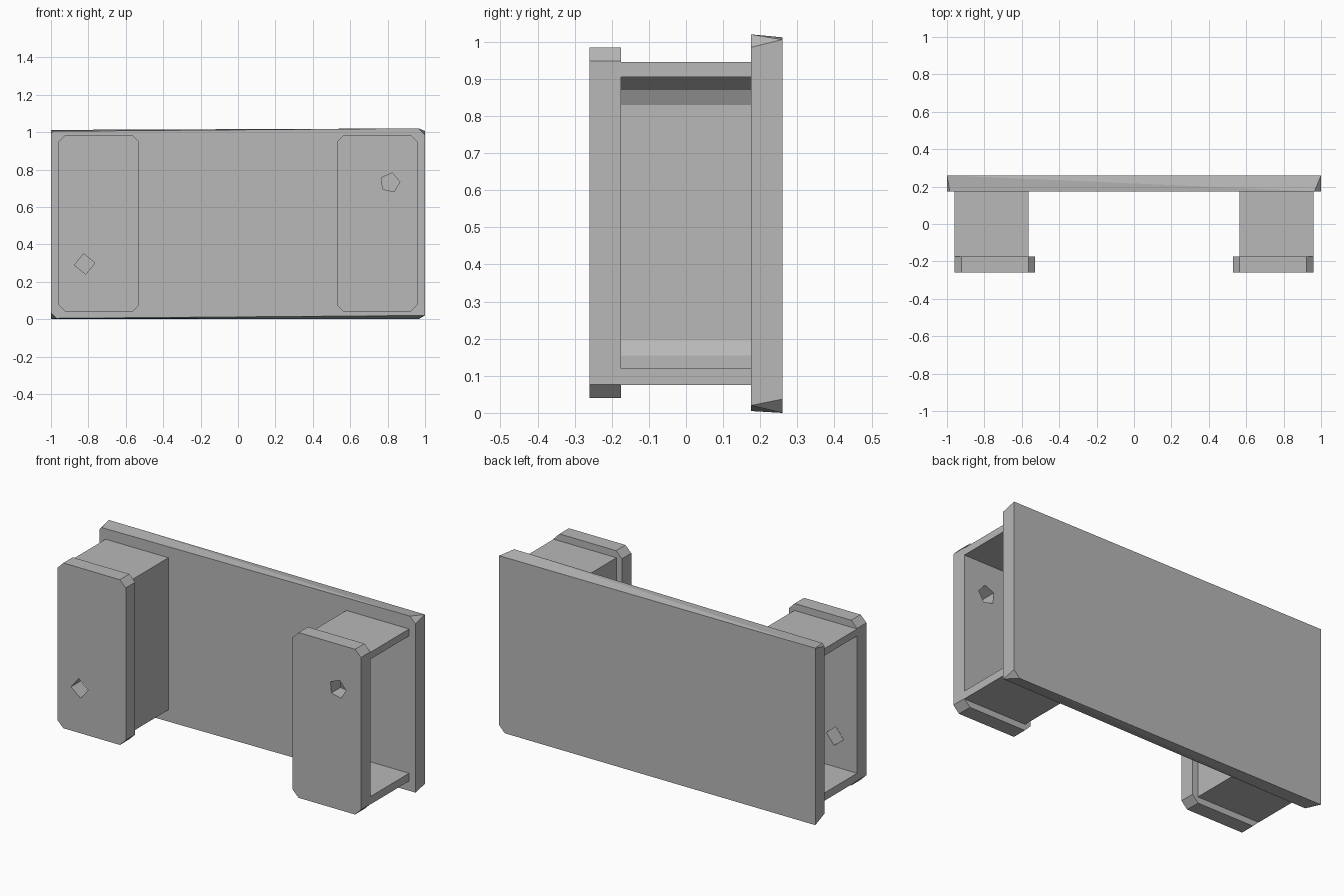
import bpy, bmesh, math
from mathutils import Matrix

if "Cube" in bpy.data.objects:
    bpy.data.objects.remove(bpy.data.objects["Cube"], do_unlink=True)

grey = bpy.data.materials.new("plain_grey")
grey.use_nodes = True
colour = (0.48, 0.48, 0.48, 1)
grey.diffuse_color = colour
grey.node_tree.nodes["Principled BSDF"].inputs["Base Color"].default_value = colour


def finish(name, bm):
    bmesh.ops.recalc_face_normals(bm, faces=bm.faces)
    mesh = bpy.data.meshes.new(name)
    bm.to_mesh(mesh)
    bm.free()
    mesh.materials.append(grey)
    obj = bpy.data.objects.new(name, mesh)
    bpy.context.collection.objects.link(obj)
    return obj


def extrude_profile(name, points, y0, y1):
    """Solid from an (x, z) outline, running from y0 to y1."""
    bm = bmesh.new()
    face = bm.faces.new([bm.verts.new((x, y0, z)) for x, z in points])
    moved = bmesh.ops.extrude_face_region(bm, geom=[face])["geom"]
    verts = [v for v in moved if isinstance(v, bmesh.types.BMVert)]
    bmesh.ops.translate(bm, verts=verts, vec=(0, y1 - y0, 0))
    return finish(name, bm)


def chamfered(x0, x1, z0, z1, c):
    return [(x0 + c, z0), (x1 - c, z0), (x1, z0 + c), (x1, z1 - c),
            (x1 - c, z1), (x0 + c, z1), (x0, z1 - c), (x0, z0 + c)]


def cut_hole(target, x, z, sides, radius, angle):
    """Straight hole through a plate along y."""
    bm = bmesh.new()
    spin = (Matrix.Translation((x, -0.22, z)) @ Matrix.Rotation(angle, 4, 'Y')
            @ Matrix.Rotation(math.pi / 2, 4, 'X'))
    bmesh.ops.create_cone(bm, cap_ends=True, segments=sides, radius1=radius,
                          radius2=radius, depth=0.3, matrix=spin)
    cutter = finish("hole_cutter", bm)
    cutter.hide_render = True
    mod = target.modifiers.new("hole", 'BOOLEAN')
    mod.operation = 'DIFFERENCE'
    mod.solver = 'EXACT'
    mod.object = cutter
    bpy.context.view_layer.objects.active = target
    bpy.ops.object.modifier_apply(modifier=mod.name)
    bpy.data.objects.remove(cutter, do_unlink=True)


# Back board: slightly uneven corners, chamfered only on some ends
bm = bmesh.new()
front = [(-0.97, 0.005), (1, 0.02), (1, 0.985), (0.965, 1.02),
         (-0.985, 1.005), (-1, 0.99), (-1, 0.035)]
back = [(-1, 0), (0.965, 0), (1, 0.037), (1, 1.006), (-1, 1.012)]
for outline, y in ((front, 0.175), (back, 0.26)):
    for x, z in outline:
        bm.verts.new((x, y, z))
bmesh.ops.convex_hull(bm, input=bm.verts)
bmesh.ops.dissolve_limit(bm, angle_limit=math.radians(0.3),
                         verts=bm.verts, edges=bm.edges)
finish("back_board", bm)

# Channel bracket outline: open outwards, with eased inner corners
channel = [(0.96, 0.075), (0.96, 0.12), (0.675, 0.12), (0.62, 0.155), (0.6, 0.195),
           (0.6, 0.83), (0.62, 0.87), (0.675, 0.905), (0.96, 0.905),
           (0.96, 0.945), (0.563, 0.945), (0.563, 0.075)]

for side, sign in (("left", 1), ("right", -1)):
    extrude_profile(side + "_channel", [(sign * x, z) for x, z in channel], -0.176, 0.178)
    outline = [(sign * x, z) for x, z in chamfered(0.528, 0.96, 0.04, 0.985, 0.037)]
    plate = extrude_profile(side + "_front_plate", outline, -0.26, -0.175)
    if sign > 0:
        cut_hole(plate, 0.813, 0.73, 5, 0.053, math.radians(85))
    else:
        cut_hole(plate, -0.82, 0.295, 4, 0.055, math.radians(-6))
